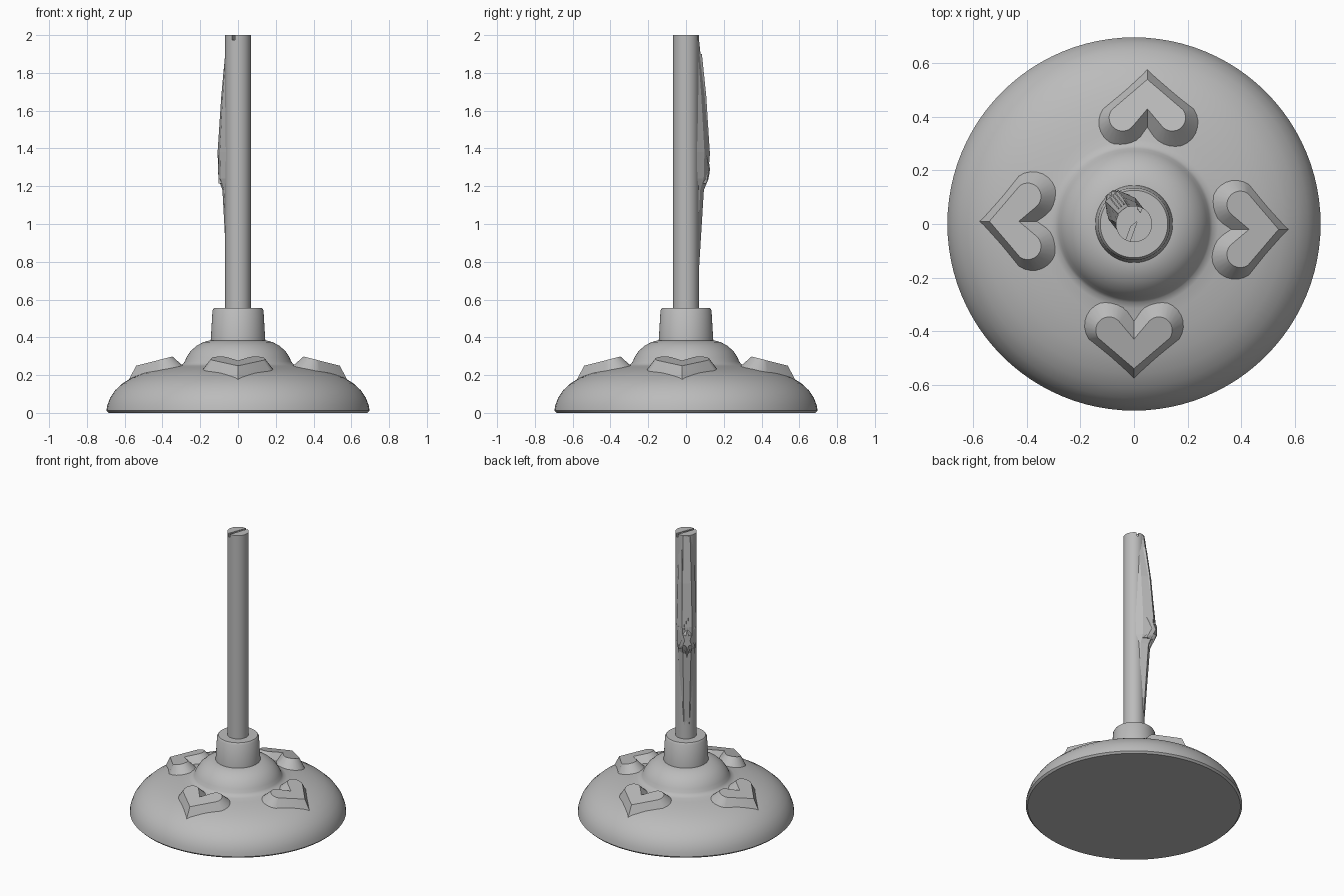
import bpy, bmesh
from math import sin, cos, pi, radians, atan2, hypot
from mathutils import Vector

cube = bpy.data.objects.get("Cube")
if cube:
    bpy.data.objects.remove(cube, do_unlink=True)

grey = bpy.data.materials.new("plain grey")
grey.use_nodes = True
grey.diffuse_color = (0.5, 0.5, 0.5, 1)
grey.node_tree.nodes["Principled BSDF"].inputs["Base Color"].default_value = (0.5, 0.5, 0.5, 1)


def loft(name, rings, smooth=35):
    """Closed solid through rings of equal point count, capped at both ends."""
    bm = bmesh.new()
    rows = [[bm.verts.new(p) for p in ring] for ring in rings]
    n = len(rows[0])
    for a, b in zip(rows, rows[1:]):
        for i in range(n):
            j = (i + 1) % n
            bm.faces.new((a[i], a[j], b[j], b[i]))
    bm.faces.new(rows[0][::-1])
    bm.faces.new(rows[-1])
    bmesh.ops.recalc_face_normals(bm, faces=bm.faces)
    mesh = bpy.data.meshes.new(name)
    bm.to_mesh(mesh)
    bm.free()
    mesh.materials.append(grey)
    ob = bpy.data.objects.new(name, mesh)
    bpy.context.collection.objects.link(ob)
    bpy.ops.object.select_all(action='DESELECT')
    ob.select_set(True)
    bpy.context.view_layer.objects.active = ob
    if smooth:
        bpy.ops.object.shade_smooth_by_angle(angle=radians(smooth))
    return ob


def lathe(name, profile, n=96):
    return loft(name, [[(r * cos(2 * pi * i / n), r * sin(2 * pi * i / n), z)
                        for i in range(n)] for r, z in profile])


# Domed base with a raised central shoulder
dome = [(0.685, 0), (0.697, 0.012), (0.692, 0.04), (0.677, 0.08), (0.65, 0.12),
        (0.61, 0.157), (0.56, 0.187), (0.5, 0.211), (0.43, 0.23), (0.36, 0.243),
        (0.315, 0.25), (0.293, 0.258), (0.282, 0.272), (0.272, 0.295), (0.25, 0.328),
        (0.22, 0.355), (0.185, 0.374), (0.15, 0.384), (0.1, 0.386)]
lathe("base", dome)

# Tapered socket
lathe("socket", [(0.146, 0.37), (0.144, 0.39), (0.135, 0.543), (0.126, 0.556)])


# Hearts pointing outward
def dome_height(r):
    for (r0, z0), (r1, z1) in zip(dome[1:], dome[2:]):
        if r1 <= r <= r0:
            return z0 + (z1 - z0) * (r0 - r) / (r0 - r1)
    return 0.25


def heart_outline(tip, cx, cy, radius, notch):
    half = [(cx + radius * cos(a), cy + radius * sin(a))
            for a in (radians(35 - 15 * k) for k in range(13))]
    return [(0, tip)] + half + [(0, notch)] + [(-x, y) for x, y in reversed(half)]


def place(x, y, z, turn, shift):
    x += shift
    return (x * cos(turn) - y * sin(turn), x * sin(turn) + y * cos(turn), z)


foot = heart_outline(0.585, 0.097, 0.375, 0.097, 0.345)
crown = heart_outline(0.54, 0.093, 0.397, 0.05, 0.43)
for side, turn, shift in (("back", 0, 0.05), ("right", pi / 2, 0.01),
                          ("front", pi, 0), ("left", -pi / 2, 0.02)):
    loft("heart_" + side, [
        [place(x, y, min(dome_height(hypot(x, y)), 0.25) - 0.012, turn, shift) for x, y in foot],
        [place(x, y, 0.387 - 0.255 * y, turn, shift) for x, y in crown]])

# Post with a slot across its top
post = lathe("post", [(0.068, 0.5), (0.068, 2.0)], 48)
bpy.ops.mesh.primitive_cube_add(size=1, location=(0, 0, 2.0), rotation=(0, 0, radians(70)))
cutter = bpy.context.object
cutter.name = "slot_cutter"
cutter.scale = (0.3, 0.016, 0.05)
cutter.hide_render = True
bpy.context.view_layer.objects.active = post
slot = post.modifiers.new("slot", 'BOOLEAN')
slot.object = cutter
slot.solver = 'EXACT'
bpy.ops.object.modifier_apply(modifier=slot.name)
bpy.data.objects.remove(cutter, do_unlink=True)

# Ridge on the rear right of the post: out is away from the axis, across is sideways
out = Vector((-0.62, 0.785, 0))
across = Vector((0.785, 0.62, 0))


def at(v, u, z):
    return across * v + out * u + Vector((0, 0, z))


def ridge_section(w, d, z):
    return [at(w, 0, z), at(w, d * 0.55, z), at(w * 0.5, d, z),
            at(-w * 0.5, d, z), at(-w, d * 0.55, z), at(-w, 0, z)]


loft("ridge", [ridge_section(*s) for s in (
    (0.03, 0.06, 0.56), (0.052, 0.1, 1.18), (0.062, 0.128, 1.24),
    (0.064, 0.134, 1.38), (0.056, 0.107, 1.68), (0.045, 0.067, 1.995))], 0)

# Thin ribs along the upper slope of the ridge
for k in range(4):
    v = -0.012 + 0.013 * k
    loft("rib_%d" % (k + 1), [
        [at(v, d - 0.03, z), at(v + 0.005, d - 0.03, z), at(v + 0.005, d, z), at(v, d, z)]
        for d, z in ((0.137, 1.36), (0.111, 1.68), (0.082, 1.9))], 0)

# Pointed star boss at the fattest place on the ridge
def star(scale, u):
    ring = []
    for k in range(12):
        s = scale * (0.55 if k % 2 else 1)
        a = k * pi / 6
        ring.append(at(0.064 * s * sin(a), u - 0.03 * (1 - k % 2) * scale,
                       1.29 + 0.15 * s * cos(a)))
    return ring


loft("star_boss", [star(1, 0.06), star(1, 0.125), star(0.5, 0.148)], 0)
